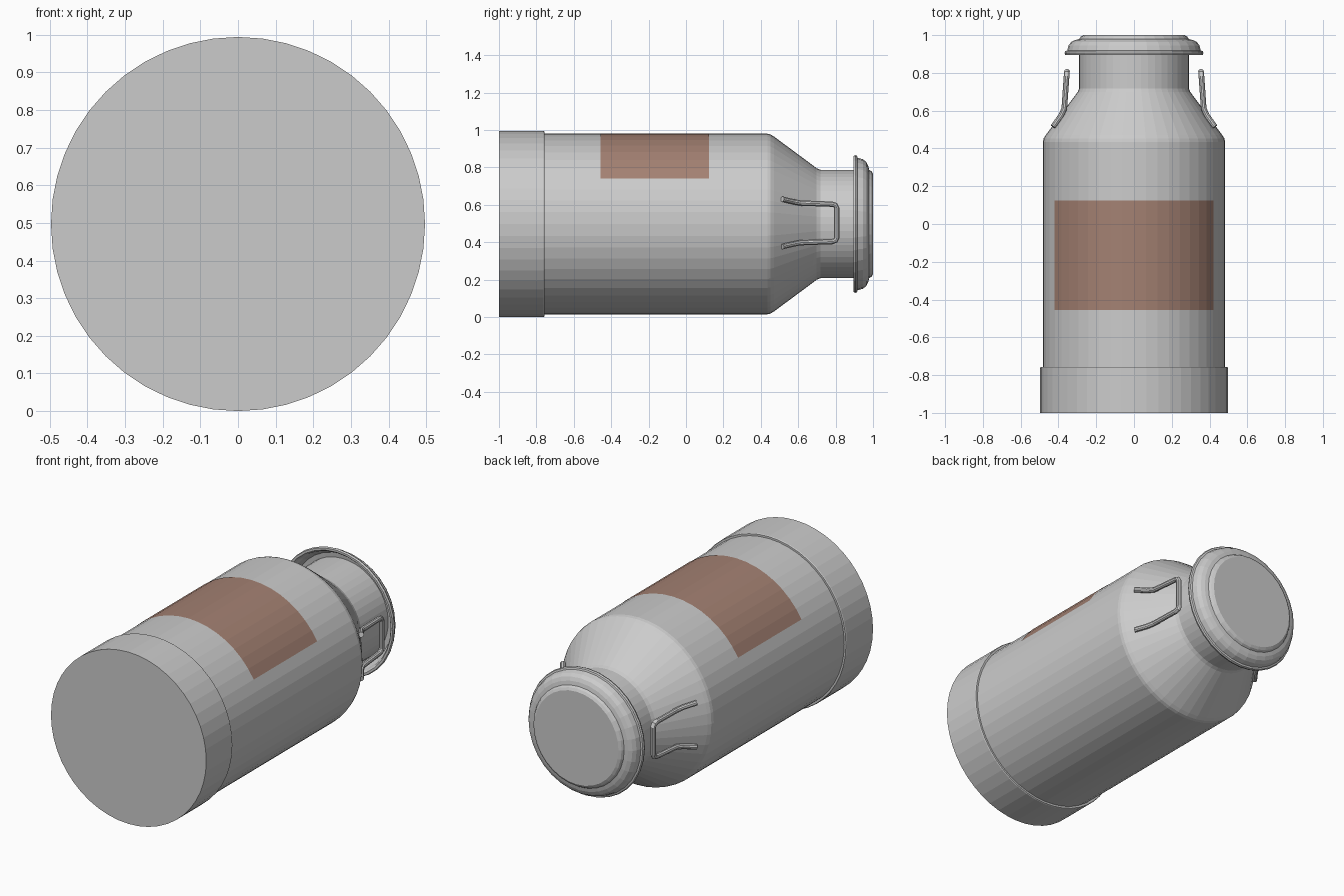
import bpy, bmesh
from math import sin, cos, pi
from mathutils import Vector

if "Cube" in bpy.data.objects:
    bpy.data.objects.remove(bpy.data.objects["Cube"])

R = 0.497          # base radius = height of the lying axis
BODY_R = 0.483


def finish(name, bm, smooth=None):
    bmesh.ops.recalc_face_normals(bm, faces=bm.faces)
    me = bpy.data.meshes.new(name)
    bm.to_mesh(me)
    bm.free()
    ob = bpy.data.objects.new(name, me)
    bpy.context.collection.objects.link(ob)
    return ob


def ring(bm, r, y, sides):
    return [bm.verts.new((r * cos(2 * pi * i / sides), y, R + r * sin(2 * pi * i / sides)))
            for i in range(sides)]


def lathe(name, profile, sides):
    """Revolve (radius, y) points about the lying axis and cap both ends."""
    bm = bmesh.new()
    rings = [ring(bm, r, y, sides) for r, y in profile]
    for a, b in zip(rings, rings[1:]):
        for i in range(sides):
            j = (i + 1) % sides
            bm.faces.new((a[i], a[j], b[j], b[i]))
    bm.faces.new(rings[0])
    bm.faces.new(rings[-1])
    return finish(name, bm)


# Wide base band
lathe("base_band", [(R, -1), (R, -0.762), (0.494, -0.757), (0.478, -0.757)], 48)

# Body, sloped shoulder and neck
lathe("can_body", [(BODY_R, -0.77), (BODY_R, 0.435), (0.479, 0.452), (0.468, 0.47),
                   (0.31, 0.683), (0.298, 0.699), (0.29, 0.718), (0.29, 0.962)], 48)

# Lid with rolled rim, hollow on its underside
lathe("lid", [(0.268, 1.0), (0.282, 0.992), (0.290, 0.979), (0.312, 0.974), (0.332, 0.964),
              (0.346, 0.946), (0.354, 0.918), (0.364, 0.915), (0.368, 0.906), (0.364, 0.895),
              (0.352, 0.895), (0.343, 0.906), (0.335, 0.937), (0.318, 0.955), (0.28, 0.96)], 32)

# Curved label wrapped over the upper side of the body
bm = bmesh.new()
rows = []
for y in (-0.456, 0.124):
    rows.append([bm.verts.new(((BODY_R + 0.002) * cos(pi / 6 + i * pi / 24), y,
                               R + (BODY_R + 0.002) * sin(pi / 6 + i * pi / 24)))
                 for i in range(17)])
for i in range(16):
    bm.faces.new((rows[0][i + 1], rows[0][i], rows[1][i], rows[1][i + 1]))
label = finish("label", bm)
mat = bpy.data.materials.new("label_brown")
mat.diffuse_color = (0.37, 0.22, 0.17, 1)
mat.use_nodes = True
mat.node_tree.nodes["Principled BSDF"].inputs["Base Color"].default_value = mat.diffuse_color
label.data.materials.append(mat)

# Bent rod handles on both sides of the shoulder
half = [(0.428, 0.515, 0.127), (0.385, 0.575, 0.113), (0.369, 0.612, 0.106),
        (0.357, 0.782, 0.100), (0.356, 0.799, 0.094), (0.355, 0.806, 0.080)]
path = half + [(x, y, -z) for x, y, z in reversed(half)]
for side, sx in (("right", 1), ("left", -1)):
    pts = [Vector((sx * x, y, R + 0.006 + z)) for x, y, z in path]
    bm = bmesh.new()
    rings = []
    for k, p in enumerate(pts):
        t = (pts[min(k + 1, len(pts) - 1)] - pts[max(k - 1, 0)]).normalized()
        u = (Vector((1, 0, 0)) - t * t.x).normalized()
        v = t.cross(u)
        rings.append([bm.verts.new(p + 0.015 * (u * cos(i * pi / 5) + v * sin(i * pi / 5)))
                      for i in range(10)])
    for a, b in zip(rings, rings[1:]):
        for i in range(10):
            bm.faces.new((a[i], a[(i + 1) % 10], b[(i + 1) % 10], b[i]))
    bm.faces.new(rings[0])
    bm.faces.new(rings[-1])
    finish(side + "_handle", bm)
